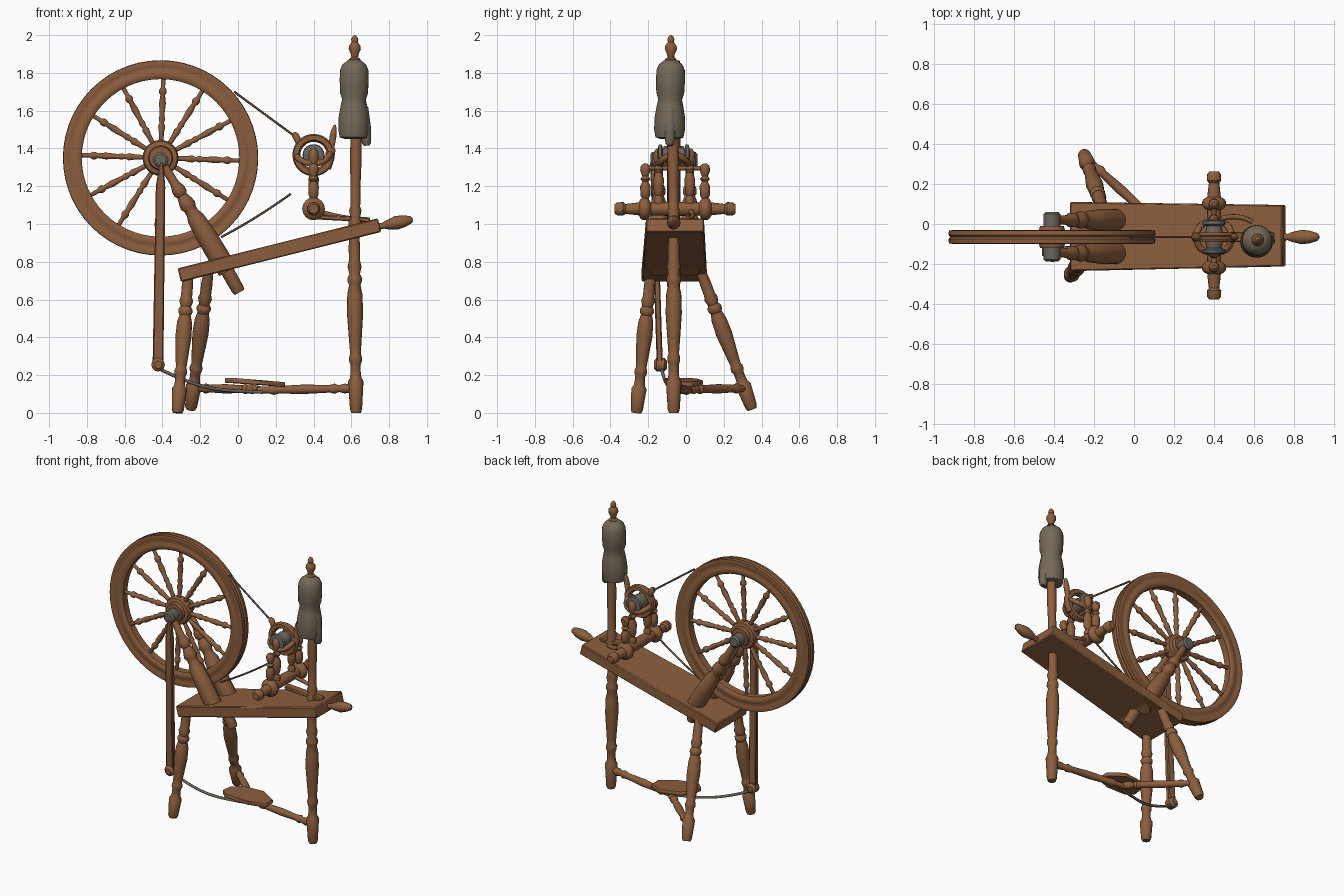
import bpy, bmesh, math
from mathutils import Vector


def material(name, rgb):
    m = bpy.data.materials.new(name)
    m.diffuse_color = (*rgb, 1)
    return m


WOOD = material("brown wood", (0.262, 0.112, 0.047))
WOOL = material("grey wool", (0.175, 0.142, 0.100))
IRON = material("dull iron", (0.150, 0.135, 0.110))
CORD = material("dark cord", (0.110, 0.070, 0.045))
YC = -0.065          # centre plane of the wheel and bench


def finish(name, bm, mat):
    bmesh.ops.recalc_face_normals(bm, faces=bm.faces[:])
    me = bpy.data.meshes.new(name)
    bm.to_mesh(me)
    bm.free()
    me.materials.append(mat)
    me.shade_smooth()
    me.set_sharp_from_angle(angle=math.radians(40))
    ob = bpy.data.objects.new(name, me)
    bpy.context.collection.objects.link(ob)
    return ob


def lathe(name, p0, p1, prof, mat=WOOD, seg=16, ring=False):
    """Turn profile (fraction along p0-p1, radius); ring=True closes the section."""
    p0, p1 = Vector(p0), Vector(p1)
    q = (p1 - p0).to_track_quat('Z', 'Y')
    bm = bmesh.new()
    rows = []
    for t, r in prof:
        c = p0.lerp(p1, t)
        rows.append([bm.verts.new(c + q @ Vector((r * math.cos(a), r * math.sin(a), 0)))
                     for a in (2 * math.pi * i / seg for i in range(seg))])
    pairs = list(zip(rows, rows[1:])) + ([(rows[-1], rows[0])] if ring else [])
    for a, b in pairs:
        for i in range(seg):
            j = (i + 1) % seg
            bm.faces.new((a[i], a[j], b[j], b[i]))
    if not ring:
        bm.faces.new(rows[0])
        bm.faces.new(rows[-1])
    return finish(name, bm, mat)


def prism(name, outline, offset, mat=WOOD, bevel=0.006):
    """Extrude a planar outline of 3D points by an offset vector."""
    bm = bmesh.new()
    f = bm.faces.new([bm.verts.new(p) for p in outline])
    ext = bmesh.ops.extrude_face_region(bm, geom=[f])
    bmesh.ops.translate(bm, vec=offset, verts=[v for v in ext['geom'] if isinstance(v, bmesh.types.BMVert)])
    if bevel:
        bmesh.ops.bevel(bm, geom=bm.edges[:], offset=bevel, segments=1, affect='EDGES')
    return finish(name, bm, mat)


def wire(name, pts, r, mat):
    cu = bpy.data.curves.new(name, 'CURVE')
    cu.dimensions = '3D'
    cu.bevel_depth, cu.bevel_resolution, cu.use_fill_caps = r, 2, True
    s = cu.splines.new('NURBS')
    s.points.add(len(pts) - 1)
    for p, co in zip(s.points, pts):
        p.co = (*co, 1)
    s.order_u = min(4, len(pts))
    s.use_endpoint_u = True
    s.resolution_u = 6
    cu.materials.append(mat)
    ob = bpy.data.objects.new(name, cu)
    bpy.context.collection.objects.link(ob)


# sloping bench, slightly wider at the low end
prism("bench", [(-0.32, -0.235, 0.765), (0.74, -0.212, 1.03), (0.74, 0.095, 1.03), (-0.32, 0.11, 0.765)],
      (0.018, 0, -0.072))
lathe("bench_handle", (0.73, YC, 0.983), (0.925, YC, 1.025),
      [(0, .018), (.2, .016), (.3, .024), (.55, .036), (.75, .032), (.95, .02), (1, .008)])

# three turned legs
LEG = [(0, .026), (.02, .032), (.17, .041), (.19, .03), (.22, .027), (.26, .027), (.28, .034), (.30, .034), (.32, .028),
       (.36, .031), (.54, .043), (.64, .04), (.69, .03), (.71, .038), (.73, .038), (.75, .028), (.79, .037), (.82, .03),
       (.9, .03), (1, .025)]
lathe("right_leg", (0.625, YC, 0), (0.615, YC, 0.98), LEG)
lathe("front_left_leg", (-0.32, -0.262, 0), (-0.262, -0.185, 0.75), LEG)
lathe("back_left_leg", (-0.25, 0.35, 0.02), (-0.155, 0.075, 0.76), LEG)

# stretchers between the feet
BAR = [(0, .018), (.1, .026), (.16, .018), (.2, .027), (.25, .02), (.5, .025), (.75, .02), (.8, .027), (.85, .018), (1, .018)]
lathe("long_stretcher", (0.62, YC, 0.13), (0.08, 0.02, 0.12), BAR)
lathe("branch_stretcher", (0.11, 0.01, 0.125), (-0.24, 0.33, 0.13), BAR)

# treadle board with its lever and the connecting rod
prism("treadle", [(-0.07, -0.07, .185), (-0.02, -0.115, .185), (0.14, -0.10, .172), (0.25, -0.05, .162),
                  (0.25, 0.03, .162), (0.14, 0.09, .172), (0.0, 0.06, .183), (-0.06, 0.0, .185)],
      (0, 0, -0.026), bevel=0.004)
wire("treadle_lever", [(-0.43, -0.13, .24), (-0.33, -0.12, .19), (-0.18, -0.10, .13), (-0.05, -0.05, .115), (0.13, 0, .11)],
     0.009, IRON)
prism("connecting_rod", [(-0.452, -0.155, .26), (-0.395, -0.155, .26), (-0.385, -0.185, 1.2), (-0.396, -0.19, 1.33),
                         (-0.414, -0.19, 1.33), (-0.435, -0.185, 1.2)], (0, 0.032, 0))
lathe("connecting_rod_foot", (-0.423, -0.17, .255), (-0.423, -0.10, .255),
      [(0, .02), (.2, .036), (.8, .036), (1, .02)], seg=12)

# great wheel: moulded rim, hub and twelve turned spokes
CX, CZ = -0.41, 1.35
lathe("wheel_rim", (CX, YC - 0.035, CZ), (CX, YC + 0.035, CZ),
      [(0, .43), (.0, .455), (.06, .462), (.06, .485), (0, .495), (.05, .515), (.35, .517), (.5, .508), (.65, .517), (.95, .515),
       (1, .495), (.94, .485), (.94, .462), (1, .455), (1, .43), (.85, .417), (.15, .417)], seg=56, ring=True)
lathe("wheel_hub", (CX, YC - 0.055, CZ), (CX, YC + 0.055, CZ),
      [(0, .04), (0, .06), (.2, .065), (.25, .088), (.4, .095), (.6, .095), (.75, .088), (.8, .065), (1, .06), (1, .04)], seg=24)
SPOKE = [(0, .013), (.15, .014), (.25, .02), (.3, .012), (.36, .018), (.42, .013), (.6, .019), (.72, .013), (.76, .021),
         (.8, .021), (.84, .012), (1, .012)]
for i in range(12):
    a = math.radians(30 * i - 2)
    d = Vector((math.cos(a), 0, math.sin(a)))
    c = Vector((CX, YC, CZ))
    lathe(f"wheel_spoke_{i + 1}", c + d * .08, c + d * .43, SPOKE, seg=10)
lathe("wheel_axle", (CX, -0.188, CZ - .01), (CX, 0.06, CZ - .01), [(0, .03), (.04, .042), (.96, .042), (1, .03)], IRON)

# leaning wheel posts and the peg below the bench
POST = [(0, .022), (.2, .024), (.25, .036), (.29, .036), (.31, .027), (.36, .038), (.4, .044), (.43, .034), (.47, .034),
        (.52, .047), (.7, .055), (.9, .056), (1, .05)]
for side, y in (("front", -0.145), ("back", 0.02)):
    lathe(f"{side}_wheel_post", (-0.405, y, 1.33), (-0.055, y, 0.75), POST)
lathe("post_peg", (-0.07, YC, 0.775), (0.008, YC, 0.638), [(0, .036), (.9, .034), (1, .028)])

# cross bar of the spinning head with collars and knobbed ends
HX, HZ = 0.40, 1.08
lathe("cross_bar", (HX, -0.378, HZ), (HX, 0.262, HZ),
      [(0, .024), (.02, .034), (.07, .036), (.09, .026), (.14, .03), (.2, .034), (.215, .052), (.235, .06), (.265, .06), (.285, .05),
       (.3, .034), (.5, .038), (.7, .034), (.715, .05), (.735, .06), (.765, .06), (.785, .052), (.8, .034), (.86, .03),
       (.91, .026), (.93, .036), (.98, .034), (1, .024)])
prism("head_support_arm", [(.42, -0.09, 1.05), (.7, -0.09, 1.035), (.7, -0.04, 1.035), (.42, -0.04, 1.05)], (0, 0, -.026))
wire("head_hook", [(.42, .02, 1.07), (.47, .045, 1.05), (.55, .04, 1.035), (.59, .01, 1.03)], 0.013, WOOD)

# upright maidens that carry the spindle
MAIDEN = [(0, .018), (.15, .026), (.22, .016), (.3, .026), (.5, .028), (.6, .016), (.66, .026), (.72, .016), (.85, .028),
          (.95, .024), (1, .01)]
for n, (y, top) in enumerate(((-0.215, 1.32), (0.10, 1.32), (-0.145, 1.40), (0.02, 1.40))):
    lathe(f"maiden_{n + 1}", (HX, y, HZ), (HX, y, top), MAIDEN, seg=12)
lathe("spindle", (HX, -0.235, 1.295), (HX, 0.125, 1.295), [(0, .014), (.06, .022), (.1, .012), (.9, .012), (.94, .022), (1, .014)],
      seg=10)

# round flyer: pulley rim, bobbin and curved arms
FC = Vector((HX, YC, 1.365))
lathe("flyer_pulley", FC - Vector((0, .022, 0)), FC + Vector((0, .022, 0)),
      [(0, .08), (0, .105), (.3, .112), (.5, .104), (.7, .112), (1, .105), (1, .08), (.5, .07)], seg=28, ring=True)
lathe("bobbin", FC - Vector((0, .085, 0)), FC + Vector((0, .085, 0)),
      [(0, .03), (.03, .055), (.12, .058), (.17, .036), (.5, .05), (.83, .036), (.88, .058), (.97, .055), (1, .03)], IRON, 18)
for n, s in enumerate((-1, 1)):
    wire(f"flyer_arm_{n + 1}", [(.31, YC, 1.36), (.32, YC + s * .07, 1.34), (.40, YC + s * .085, 1.30),
                               (.48, YC + s * .07, 1.34), (.49, YC, 1.38)], 0.017, WOOD)
lathe("flyer_horn", (0.475, YC, 1.29), (0.513, YC, 1.525),
      [(0, .018), (.2, .026), (.45, .026), (.5, .017), (.75, .019), (.9, .014), (1, .006)], seg=10)
lathe("flyer_peg", (0.335, YC, 1.41), (0.295, YC, 1.485), [(0, .024), (.5, .018), (.8, .02), (1, .008)], seg=10)

# drive cord
wire("upper_drive_cord", [(-0.02, YC, 1.70), (0.30, YC, 1.465)], 0.006, CORD)
wire("lower_drive_cord", [(-0.09, YC, 0.93), (0.10, YC, 1.03), (0.28, YC, 1.16)], 0.006, CORD)

# distaff post, wool bundle and finial
lathe("distaff_post", (0.62, YC, 0.99), (0.625, YC - .005, 1.50),
      [(0, .034), (.06, .036), (.1, .027), (.16, .033), (.2, .026), (.45, .027), (.7, .031), (1, .028)])
lathe("wool_bundle", (0.612, -0.088, 1.45), (0.616, -0.08, 1.87),
      [(0, .05), (.02, .074), (.12, .082), (.28, .08), (.42, .07), (.5, .063), (.58, .074), (.75, .077), (.87, .075), (.94, .062),
       (1, .03)], WOOL, 24)
lathe("wool_tail", (0.682, -0.085, 1.415), (0.655, -0.085, 1.66), [(0, .015), (.05, .024), (.4, .032), (.8, .03), (1, .01)], WOOL)
lathe("distaff_finial", (0.618, -0.08, 1.85), (0.618, -0.08, 2.0),
      [(0, .03), (.15, .03), (.22, .018), (.32, .02), (.5, .032), (.62, .03), (.75, .016), (.85, .019), (.94, .013), (1, .004)])
